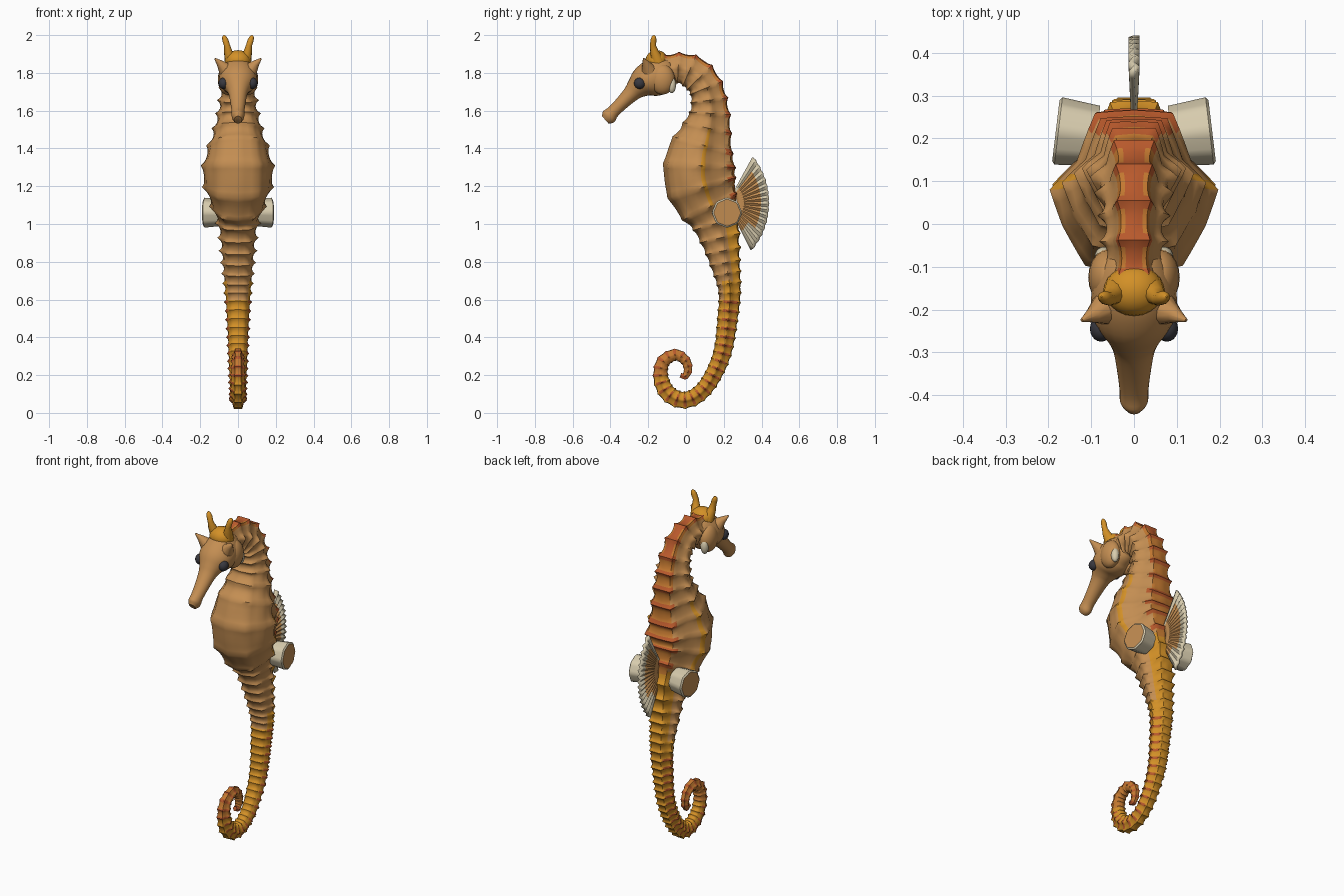
import bpy, bmesh, math
from mathutils import Vector, Matrix

cube = bpy.data.objects.get("Cube")
if cube:
    bpy.data.objects.remove(cube, do_unlink=True)


def material(name, rgb):
    m = bpy.data.materials.new(name)
    m.use_nodes = True
    m.diffuse_color = (*rgb, 1)
    bsdf = m.node_tree.nodes["Principled BSDF"]
    bsdf.inputs["Base Color"].default_value = (*rgb, 1)
    bsdf.inputs["Roughness"].default_value = 0.7
    return m


TAN, GOLD, ORANGE, RED, CREAM, DARK = range(6)
MATS = [material("tan", (0.55, 0.27, 0.085)), material("gold", (0.65, 0.28, 0.02)),
        material("burnt_orange", (0.55, 0.19, 0.03)), material("rust_red", (0.48, 0.1, 0.025)),
        material("cream", (0.68, 0.6, 0.42)), material("charcoal", (0.04, 0.04, 0.05))]


def finish(name, bm, angle=50):
    bmesh.ops.recalc_face_normals(bm, faces=bm.faces[:])
    me = bpy.data.meshes.new(name)
    bm.to_mesh(me)
    bm.free()
    for m in MATS:
        me.materials.append(m)
    ob = bpy.data.objects.new(name, me)
    bpy.context.collection.objects.link(ob)
    bpy.ops.object.select_all(action='DESELECT')
    bpy.context.view_layer.objects.active = ob
    ob.select_set(True)
    bpy.ops.object.shade_smooth_by_angle(angle=math.radians(angle))
    return ob


def spline(stations, u):
    """Catmull-Rom through the stations."""
    n = len(stations)
    i = min(int(u), n - 2)
    t = u - i
    a, b, c, d = (Vector(stations[min(max(k, 0), n - 1)]) for k in range(i - 1, i + 3))
    return 0.5 * (2*b + (c - a)*t + (2*a - 5*b + 4*c - d)*t*t + (3*b - a - 3*c + d)*t**3)


def loft(name, stations, samples, section, bump, paint):
    """Sweep a section along a side-view path; a station is y, z, half depth, half width."""
    bm = bmesh.new()
    rings = []
    for j, u in enumerate(samples):
        y, z, hd, hw = spline(stations, u)
        end = len(stations) - 1
        tan = spline(stations, min(u + 0.15, end)) - spline(stations, max(u - 0.15, 0))
        back = Vector((-tan[1], tan[0])).normalized()
        ring = []
        for a, d, ridge in section:
            h = bump(j, ridge, hd)
            r = math.hypot(a, d)
            x = a * hw + h * a / r
            dep = d * hd + h * d / r
            ring.append(bm.verts.new((x, y + back.x * dep, z + back.y * dep)))
        rings.append(ring)
    n = len(section)
    for j in range(len(rings) - 1):
        for k in range(n):
            q = (k + 1) % n
            f = bm.faces.new((rings[j][k], rings[j][q], rings[j+1][q], rings[j+1][k]))
            f.material_index = paint(j, samples[j], f, (section[k][1] + section[q][1]) / 2)
    for ring, j in ((rings[0], 0), (rings[-1], len(rings) - 1)):
        f = bm.faces.new(ring)
        f.material_index = paint(j, samples[j], f, 0)
    return finish(name, bm)


# Ridged half section: across, depth, ridge strength
corners = [(0, 1, 0.5), (0.45, 0.93, 1), (0.72, 0.4, 0), (0.97, 0.05, 1),
           (0.9, -0.4, 0), (0.58, -0.84, 0.7), (0, -1, 0.3)]
half = []
for p, q in zip(corners, corners[1:]):
    half += [tuple(Vector(p).lerp(Vector(q), t / 3)) for t in range(3)]
half.append(corners[-1])
armour = half + [(-a, d, r) for a, d, r in half[-2:0:-1]]

# Trunk and curled tail
spine = [(-.13, 1.81, .07, .06), (-.04, 1.825, .075, .065), (.045, 1.795, .085, .07),
         (.105, 1.72, .085, .085), (.125, 1.6, .098, .1), (.105, 1.48, .133, .13),
         (.075, 1.36, .175, .17), (.072, 1.24, .185, .185), (.105, 1.13, .165, .15),
         (.15, 1.03, .128, .11), (.18, .92, .1, .09), (.205, .8, .077, .08),
         (.23, .65, .057, .068), (.22, .5, .052, .058), (.19, .31, .046, .05),
         (.12, .16, .043, .044), (.045, .085, .042, .04), (-.03, .07, .042, .038),
         (-.1, .11, .042, .037), (-.133, .19, .038, .035), (-.12, .27, .034, .032),
         (-.055, .307, .029, .028), (-.002, .275, .025, .025), (.01, .225, .021, .021),
         (-.006, .195, .017, .017), (-.03, .2, .011, .011)]
STEPS = 6
samples, u = [], 0.0
while u < len(spine) - 1:
    samples.append(u)
    here = spline(spine, u)
    speed = (spline(spine, u + 0.02) - here).xy.length / 0.02
    u += (0.018 + 0.55 * here[2]) / STEPS / max(speed, 0.02)
SWELL = [0, 0.05, 0.3, 1, 0.4, 0.1]


def plate_bump(j, ridge, hd):
    size = min(1, hd / 0.09)
    return SWELL[j % STEPS] * size * (0.005 + 0.017 * ridge)


def body_paint(j, u, face, d):
    z = face.calc_center_median().z
    band = j % STEPS in (2, 3)
    if u > 19:
        return RED if band and d > 0 or u > 24 else ORANGE
    if z < 0.6:
        return RED if band and -0.6 < d < 0.8 else GOLD
    if z < 1.1:
        return GOLD if d > 0.35 or z < 0.7 and d > -0.5 else TAN
    if d > 0.68 and (band or u < 3 and d > 0.96):
        return RED
    if d > 0.93 or u < 4 and d > 0.7:
        return ORANGE
    return GOLD if z < 1.5 and 0.03 < d < 0.2 else TAN


loft("trunk_and_tail", spine, samples, armour, plate_bump, body_paint)

# Head and snout
round_section = [(math.sin(k * math.tau / 24), math.cos(k * math.tau / 24), 0) for k in range(24)]
head = [(-.05, 1.8, .02, .02), (-.07, 1.795, .07, .06), (-.12, 1.79, .095, .09),
        (-.17, 1.775, .1, .1), (-.22, 1.752, .085, .094), (-.26, 1.72, .06, .066),
        (-.29, 1.69, .045, .05), (-.34, 1.64, .036, .04), (-.385, 1.595, .034, .034),
        (-.41, 1.568, .041, .033), (-.428, 1.552, .026, .02)]
loft("head_and_snout", head, [i / 4 for i in range(4 * len(head) - 3)], round_section,
     lambda j, r, hd: 0, lambda j, u, f, d: TAN)


def ellipsoid(name, centre, radii, mat):
    bm = bmesh.new()
    bmesh.ops.create_uvsphere(bm, u_segments=20, v_segments=12, radius=1,
                              matrix=Matrix.Translation(centre) @ Matrix.Diagonal((*radii, 1)))
    for f in bm.faces:
        f.material_index = mat
    return finish(name, bm)


def spike(name, points, mat):
    """Tapered spine; a point is x, y, z, radius."""
    cu = bpy.data.curves.new(name, 'CURVE')
    cu.dimensions = '3D'
    cu.bevel_depth = 1
    cu.bevel_resolution = 3
    cu.use_fill_caps = True
    sp = cu.splines.new('POLY')
    sp.points.add(len(points) - 1)
    for p, (x, y, z, r) in zip(sp.points, points):
        p.co = (x, y, z, 1)
        p.radius = r
    sp.use_smooth = True
    cu.materials.append(MATS[mat])
    bpy.context.collection.objects.link(bpy.data.objects.new(name, cu))


# Crown between the horns
ellipsoid("crown", (0, -.155, 1.865), (.068, .06, .055), GOLD)

# Paired parts
for side, s in (("left", 1), ("right", -1)):
    ellipsoid(side + "_eye", (s * .077, -.245, 1.745), (.026, .03, .03), DARK)
    ellipsoid(side + "_gill_cover", (s * .06, -.125, 1.765), (.047, .066, .08), TAN)
    ellipsoid(side + "_gill_fin", (s * .07, -.075, 1.735), (.022, .022, .042), CREAM)
    spike(side + "_horn", [(s * .035, -.15, 1.86, .036), (s * .053, -.168, 1.915, .022),
                           (s * .058, -.175, 1.945, .016), (s * .068, -.172, 1.975, .016),
                           (s * .074, -.17, 1.992, .011), (s * .076, -.17, 2.0, .002)], GOLD)
    spike(side + "_brow_spine", [(s * .06, -.195, 1.81, .045), (s * .095, -.212, 1.85, .02),
                                 (s * .122, -.225, 1.876, .004)], TAN)

    # Thick round pectoral fin with a scalloped pale rim
    bm = bmesh.new()
    bmesh.ops.create_cone(bm, cap_ends=True, segments=32, radius1=.068, radius2=.077, depth=.09)
    for i, v in enumerate(bm.verts):
        wave = 1 + 0.03 * math.cos(math.atan2(v.co.y, v.co.x) * 8)
        v.co.x *= wave
        v.co.y *= wave
    outer = [f for f in bm.faces if f.normal.z > 0.9]
    for f in bm.faces:
        f.material_index = CREAM
    bmesh.ops.inset_region(bm, faces=outer, thickness=.008, depth=.006)
    outer[0].material_index = TAN
    bm.transform(Matrix.Translation((s * .132, .212, 1.06)) @ Matrix.Rotation(s * .12, 4, 'Z')
                 @ Matrix.Rotation(s * math.pi / 2, 4, 'Y'))
    finish(side + "_pectoral_fin", bm, 35)

# Pleated dorsal fan
bm = bmesh.new()
RAYS, BANDS = 30, 8
rows = []
for i in range(RAYS + 1):
    t = 2 * i / RAYS - 1
    ang = math.radians(62 * t - 1)
    reach = (0.217 + 0.06 * t * t) * (1 + 0.018 * (i % 2))
    row = []
    for k in range(BANDS + 1):
        r = 0.05 + (reach - 0.05) * k / BANDS
        x = 0.006 * (1 if i % 2 else -1) * k / BANDS
        row.append(bm.verts.new((x, 0.22 + r * math.cos(ang), 1.11 + r * math.sin(ang))))
    rows.append(row)
for i in range(RAYS):
    for k in range(BANDS):
        f = bm.faces.new((rows[i][k], rows[i+1][k], rows[i+1][k+1], rows[i][k+1]))
        f.material_index = CREAM if k >= BANDS - 2 or i < 5 and k > 3 or i > RAYS - 3 else TAN
fin = finish("dorsal_fin", bm, 20)
solid = fin.modifiers.new("thickness", 'SOLIDIFY')
solid.thickness = 0.014
solid.offset = 0
